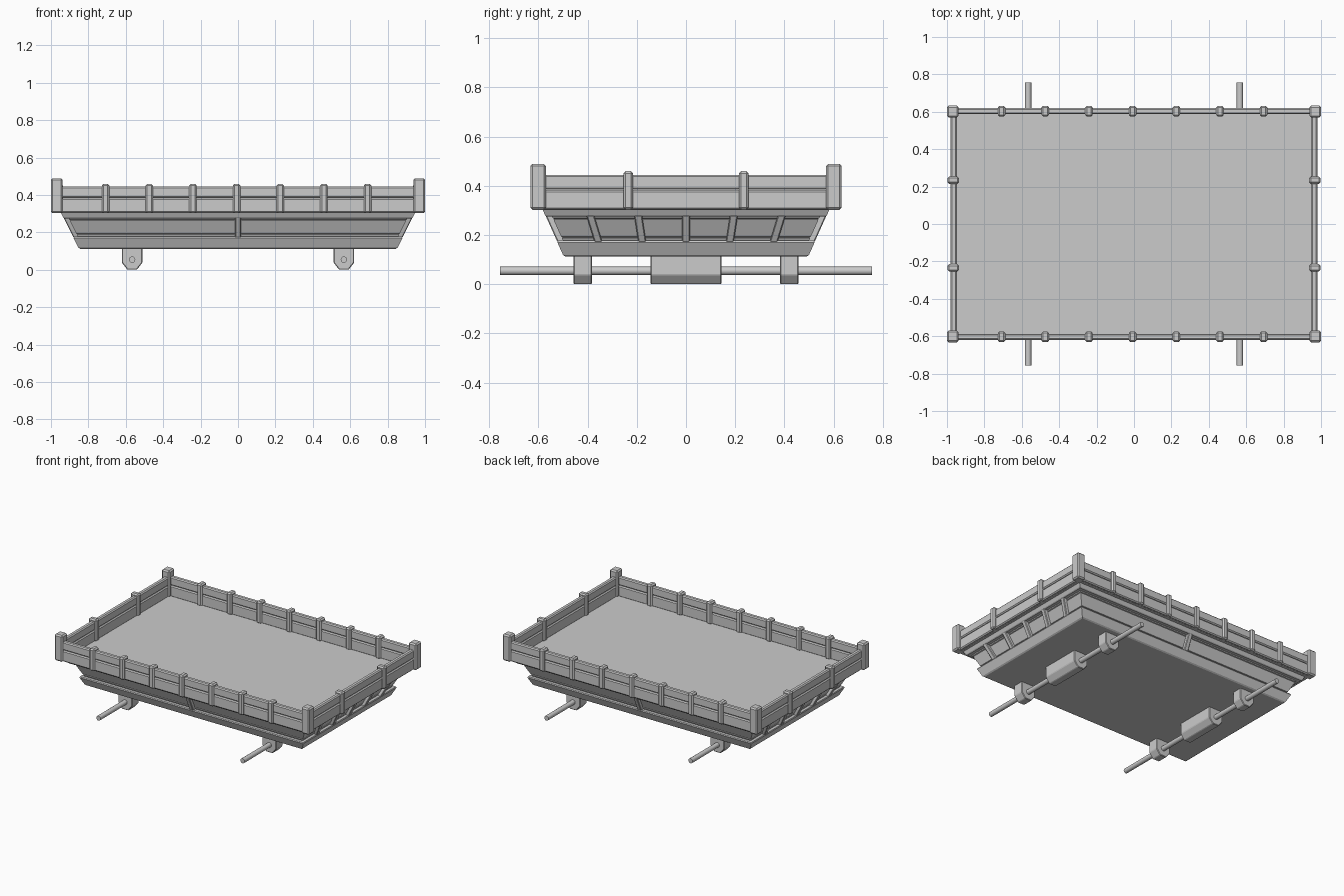
import bpy, bmesh, math
from mathutils import Vector

if "Cube" in bpy.data.objects:
    bpy.data.objects.remove(bpy.data.objects["Cube"])


def make(name, verts, faces, bevel=0.0):
    me = bpy.data.meshes.new(name)
    me.from_pydata(verts, [], faces)
    bm = bmesh.new()
    bm.from_mesh(me)
    bmesh.ops.recalc_face_normals(bm, faces=bm.faces)
    bm.to_mesh(me)
    bm.free()
    ob = bpy.data.objects.new(name, me)
    bpy.context.collection.objects.link(ob)
    if bevel:
        m = ob.modifiers.new("Bevel", "BEVEL")
        m.width = bevel
        m.segments = 1
    return ob


def loft(name, rings, bevel=0.0):
    # closed solid through rings with equal point counts
    n = len(rings[0])
    verts = [p for r in rings for p in r]
    faces = [tuple(range(n)), tuple(range((len(rings) - 1) * n, len(rings) * n))]
    for k in range(len(rings) - 1):
        for i in range(n):
            j = (i + 1) % n
            faces.append((k * n + i, k * n + j, (k + 1) * n + j, (k + 1) * n + i))
    return make(name, verts, faces, bevel)


def rect(z, x0, x1, y0, y1):
    return [(x0, y0, z), (x1, y0, z), (x1, y1, z), (x0, y1, z)]


def box(name, x0, x1, y0, y1, z0, z1, bevel=0.0):
    return loft(name, [rect(z0, x0, x1, y0, y1), rect(z1, x0, x1, y0, y1)], bevel)


def half(z):
    # tapering half-width and half-depth of the hull
    t = (z - 0.112) / (0.305 - 0.112)
    return 0.85 + 0.097 * t, 0.497 + 0.087 * t


# hull: tapered tub with recessed plank bands (height, inset)
rings = []
for z, inset in [(0.112, 0.006), (0.118, 0), (0.170, 0), (0.177, 0.006), (0.177, 0.026),
                 (0.188, 0.026), (0.190, 0.032), (0.193, 0.026), (0.262, 0.026),
                 (0.265, 0.032), (0.268, 0.026), (0.274, 0.026), (0.274, 0.004),
                 (0.279, 0), (0.305, 0)]:
    hx, hy = half(z)
    rings.append(rect(z, -hx + inset, hx - inset, -hy + inset, hy - inset))
loft("hull", rings)

# deck under the rails
box("deck", -0.962, 0.962, -0.603, 0.603, 0.302, 0.308)

# sloping ribs in the recess
W = 0.016
for s in (-1, 1):
    for f in (-0.68, -0.34, 0, 0.34, 0.68):
        r = []
        for z in (0.172, 0.279):
            hx, hy = half(z)
            r.append(rect(z, s * (hx - 0.035), s * (hx - 0.001), f * hy - W, f * hy + W))
        loft("end_rib", r, 0.004)
    r = []
    for z in (0.172, 0.279):
        hy = half(z)[1]
        r.append(rect(z, -W, W, s * (hy - 0.035), s * (hy - 0.001)))
    loft("side_rib", r, 0.004)

# plank rails, corner posts and stakes
for s in (-1, 1):
    for z0, z1 in ((0.303, 0.382), (0.384, 0.444)):
        ya, yb = sorted((s * 0.587, s * 0.620))
        box("side_plank", -0.965, 0.965, ya, yb, z0, z1, 0.007)
        xa, xb = sorted((s * 0.947, s * 0.980))
        box("end_plank", xa, xb, -0.6, 0.6, z0, z1, 0.007)
    for t in (-1, 1):
        xa, xb = sorted((s * 0.938, s * 1.0))
        ya, yb = sorted((t * 0.569, t * 0.633))
        box("corner_post", xa, xb, ya, yb, 0.302, 0.489, 0.009)
    ya, yb = sorted((s * 0.574, s * 0.632))
    for i in range(7):
        x = -0.708 + i * 0.2335
        box("side_stake", x - 0.02, x + 0.02, ya, yb, 0.302, 0.459, 0.009)
    xa, xb = sorted((s * 0.936, s * 0.997))
    for y in (-0.235, 0.235):
        box("end_stake", xa, xb, y - 0.02, y + 0.02, 0.302, 0.459, 0.009)

# axles with their hanger blocks
profile = [(-0.055, 0.116), (-0.055, 0.038), (-0.025, 0.003), (-0.012, 0.001),
           (0.0, 0.012), (0.012, 0.001), (0.025, 0.003), (0.055, 0.038), (0.055, 0.116)]
for x in (-0.566, 0.566):
    ring = lambda y: [(x + 0.017 * math.cos(a * math.tau / 16), y,
                       0.054 + 0.017 * math.sin(a * math.tau / 16)) for a in range(16)]
    axle = loft("axle", [ring(-0.757), ring(0.757)])
    for p in axle.data.polygons:
        p.use_smooth = len(p.vertices) == 4
    for name, y0, y1 in (("axle_centre_block", -0.145, 0.145),
                         ("axle_hanger", 0.382, 0.458), ("axle_hanger", -0.458, -0.382)):
        pts = [p for p in profile if p[0] != 0 and abs(p[0]) != 0.012]
        pts = [(a, 0.0 if b < 0.01 else b) for a, b in pts]
        loft(name, [[(x + a, y, b) for a, b in pts] for y in (y0, y1)], 0.004)
